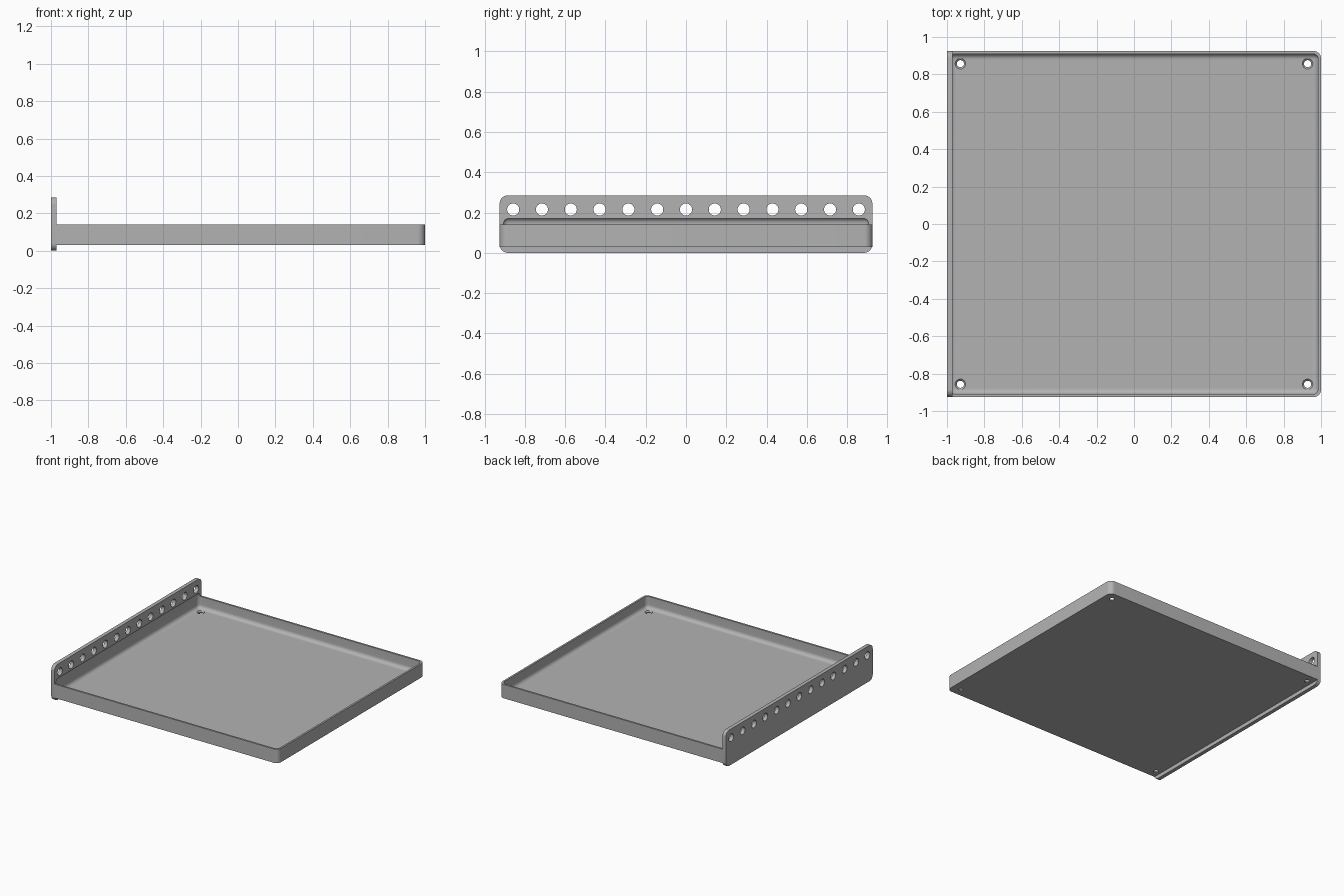
import bpy, bmesh, math
from mathutils import Matrix, Vector

if "Cube" in bpy.data.objects:
    bpy.data.objects.remove(bpy.data.objects["Cube"], do_unlink=True)

grey = bpy.data.materials.new("plain grey")
GREY = (0.45, 0.45, 0.45, 1)
grey.diffuse_color = GREY
grey.use_nodes = True
grey.node_tree.nodes["Principled BSDF"].inputs["Base Color"].default_value = GREY

HALF_Y = 0.925
PLATE_X = -0.97
WALL = 0.015


def finish(bm, name):
    """Turn a bmesh into a linked grey object."""
    bmesh.ops.recalc_face_normals(bm, faces=bm.faces)
    mesh = bpy.data.meshes.new(name)
    bm.to_mesh(mesh)
    bm.free()
    mesh.materials.append(grey)
    obj = bpy.data.objects.new(name, mesh)
    bpy.context.collection.objects.link(obj)
    return obj


def rounded_box(name, low, high, radius, pick):
    """Box between two corners, with the edges chosen by pick rounded."""
    bm = bmesh.new()
    low, high = Vector(low), Vector(high)
    bmesh.ops.create_cube(bm, size=1, matrix=Matrix.Translation((low + high) / 2)
                          @ Matrix.Diagonal((*(high - low), 1)))
    edges = [e for e in bm.edges if pick(*e.verts)]
    bmesh.ops.bevel(bm, geom=edges, offset=radius, segments=8, profile=0.5,
                    affect='EDGES', clamp_overlap=True)
    return finish(bm, name)


def add_cone(bm, centre, r1, r2, depth, turn=Matrix()):
    bmesh.ops.create_cone(bm, cap_ends=True, segments=32, radius1=r1, radius2=r2,
                          depth=depth, matrix=Matrix.Translation(centre) @ turn)


def cut(obj, cutter):
    mod = obj.modifiers.new("cut", 'BOOLEAN')
    mod.operation = 'DIFFERENCE'
    mod.solver = 'EXACT'
    mod.object = cutter
    bpy.context.view_layer.objects.active = obj
    bpy.ops.object.modifier_apply(modifier=mod.name)


# Shallow tray with its two free corners rounded
tray = rounded_box("tray", (PLATE_X, -HALF_Y, 0.03), (1, HALF_Y, 0.14), 0.04,
                   lambda a, b: a.co.x > 0.5 and b.co.x > 0.5
                   and abs(a.co.z - b.co.z) > 0.01)

# Upright mounting plate with four rounded corners
plate = rounded_box("mounting_plate", (-1, -HALF_Y, 0), (PLATE_X, HALF_Y, 0.285), 0.04,
                    lambda a, b: abs(a.co.x - b.co.x) > 0.01)

# Cavity with filleted edges, also pressed slightly into the plate
floor_z = 0.03 + WALL
cavity = rounded_box("cavity_cutter", (-1 + WALL, -HALF_Y + WALL, floor_z),
                     (1 - WALL, HALF_Y - WALL, 0.175), 0.03, lambda a, b: True)

# Row of holes through the plate
bm = bmesh.new()
for i in range(13):
    add_cone(bm, (-0.985, (i - 6) * 0.143, 0.215), 0.03, 0.03, 0.1,
             Matrix.Rotation(math.pi / 2, 4, 'Y'))
plate_holes = finish(bm, "plate_hole_cutter")

# Countersunk corner holes through the floor
hole_spots = [(sx * 0.928, sy * 0.857) for sx in (-1, 1) for sy in (-1, 1)]
drills, sinks = bmesh.new(), bmesh.new()
for x, y in hole_spots:
    add_cone(drills, (x, y, 0.04), 0.019, 0.019, 0.06)
    add_cone(sinks, (x, y, floor_z), 0.019, 0.037, 0.018)
floor_holes = finish(drills, "floor_hole_cutter")
countersinks = finish(sinks, "countersink_cutter")

for cutter in (cavity, floor_holes, countersinks):
    cut(tray, cutter)
for cutter in (cavity, plate_holes):
    cut(plate, cutter)
for cutter in (cavity, plate_holes, floor_holes, countersinks):
    bpy.data.objects.remove(cutter, do_unlink=True)

# Smooth fillets, sharp edges kept
for obj in (tray, plate):
    bpy.ops.object.select_all(action='DESELECT')
    obj.select_set(True)
    bpy.context.view_layer.objects.active = obj
    bpy.ops.object.shade_smooth_by_angle(angle=math.radians(30))
